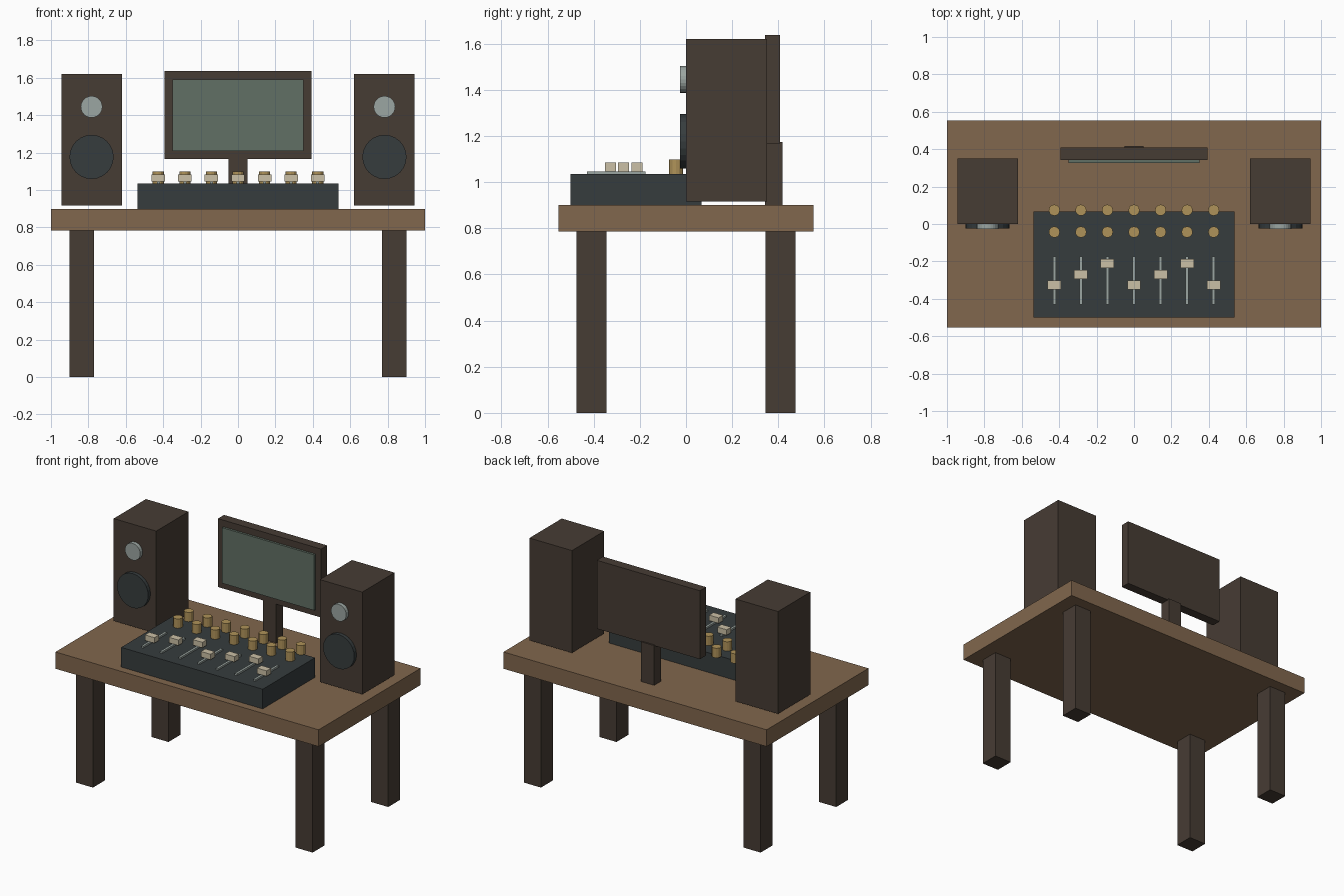
import bpy, bmesh, math
from mathutils import Matrix

if "Cube" in bpy.data.objects:
    bpy.data.objects.remove(bpy.data.objects["Cube"])


def material(name, rgb):
    m = bpy.data.materials.new(name)
    m.diffuse_color = (*rgb, 1)
    m.use_nodes = True
    m.node_tree.nodes["Principled BSDF"].inputs["Base Color"].default_value = m.diffuse_color
    return m


WOOD = material("wood", (0.22, 0.135, 0.075))
DARK = material("dark_wood", (0.062, 0.045, 0.034))
SLATE = material("slate", (0.037, 0.046, 0.048))
GLASS = material("screen_green", (0.12, 0.16, 0.13))
SILVER = material("silver", (0.33, 0.38, 0.36))
BRASS = material("brass", (0.43, 0.29, 0.10))
IVORY = material("ivory", (0.60, 0.53, 0.38))


def add(name, bm, mat):
    mesh = bpy.data.meshes.new(name)
    bm.to_mesh(mesh)
    bm.free()
    mesh.materials.append(mat)
    ob = bpy.data.objects.new(name, mesh)
    bpy.context.collection.objects.link(ob)
    return ob


def box(name, x, y, z, mat):
    """Box from (min, max) ranges on each axis."""
    bm = bmesh.new()
    mid = [(a + b) / 2 for a, b in (x, y, z)]
    size = [b - a for a, b in (x, y, z)]
    bmesh.ops.create_cube(bm, size=1, matrix=Matrix.Translation(mid) @ Matrix.Diagonal((*size, 1)))
    return add(name, bm, mat)


def cylinder(name, centre, radius, depth, sides, mat, facing_front=False):
    bm = bmesh.new()
    rot = Matrix.Rotation(math.pi / 2 if facing_front else 0, 4, 'X')
    bmesh.ops.create_cone(bm, cap_ends=True, segments=sides, radius1=radius, radius2=radius,
                          depth=depth, matrix=Matrix.Translation(centre) @ rot)
    return add(name, bm, mat)


def span(centre, size):
    return (centre - size / 2, centre + size / 2)


# Desk
box("desk_top", (-1, 1), (-0.553, 0.553), (0.785, 0.90), WOOD)
for sx, side in ((-1, "left"), (1, "right")):
    for sy, end in ((-1, "front"), (1, "back")):
        box(f"{end}_{side}_leg", span(sx * 0.835, 0.13), span(sy * 0.41, 0.13), (0, 0.785), DARK)

# Speakers
for sx, side in ((-1, "left"), (1, "right")):
    x = sx * 0.783
    box(f"{side}_speaker_cabinet", span(x, 0.323), (0, 0.35), (0.917, 1.62), DARK)
    cylinder(f"{side}_woofer", (x, 0, 1.177), 0.118, 0.05, 24, SLATE, True)
    cylinder(f"{side}_tweeter", (x, 0, 1.445), 0.058, 0.052, 24, SILVER, True)

# Monitor
box("monitor_frame", (-0.392, 0.392), (0.342, 0.408), (1.167, 1.637), DARK)
box("monitor_screen", (-0.35, 0.35), (0.327, 0.345), (1.21, 1.592), GLASS)
box("monitor_stand", (-0.051, 0.051), (0.342, 0.418), (0.90, 1.173), DARK)

# Mixing console
box("mixer_body", (-0.538, 0.538), (-0.50, 0.068), (0.90, 1.035), SLATE)
for i in range(7):
    x = (i - 3) * 0.142
    cap_y = (-0.327, -0.27, -0.212)[i % 3]
    box(f"fader_slot_{i + 1}", span(x, 0.016), (-0.43, -0.175), (1.033, 1.047), SILVER)
    box(f"fader_cap_{i + 1}", span(x, 0.072), span(cap_y, 0.048), (1.046, 1.084), IVORY)
    for row, y in (("front", -0.043), ("back", 0.074)):
        cylinder(f"{row}_knob_{i + 1}", (x, y, 1.066), 0.03, 0.066, 12, BRASS)
